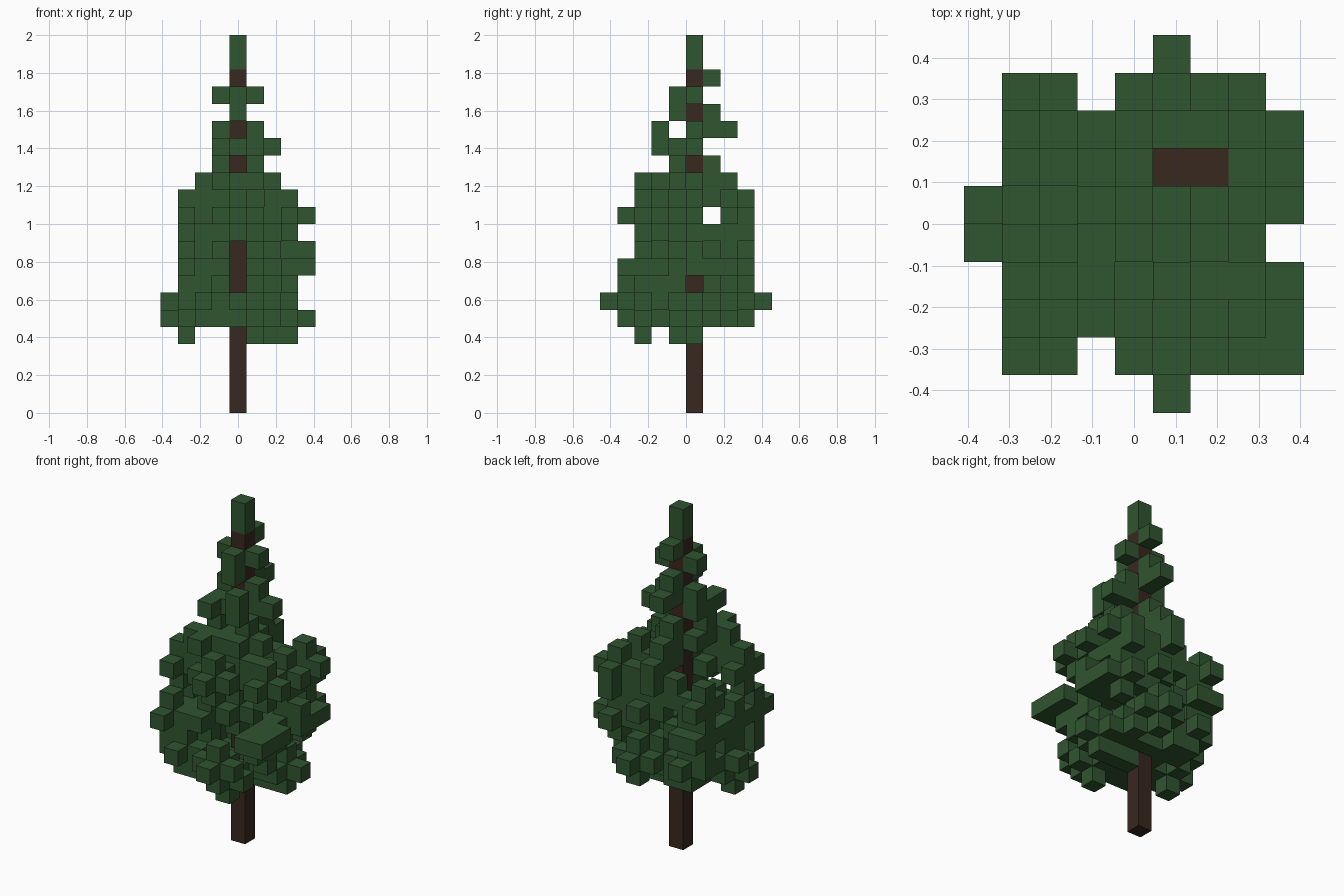
import bpy
import bmesh
import random
from mathutils import Vector

random.seed(11)
cube = bpy.data.objects.get("Cube")
if cube:
    bpy.data.objects.remove(cube)

UNIT = 2 / 22          # edge of one block
FIRST = 5              # lowest full foliage layer
STEPS = [(1, 0, 0), (-1, 0, 0), (0, 1, 0), (0, -1, 0), (0, 0, 1), (0, 0, -1)]


def material(name, colour):
    mat = bpy.data.materials.new(name)
    mat.use_nodes = True
    mat.diffuse_color = (*colour, 1)
    mat.node_tree.nodes["Principled BSDF"].inputs["Base Color"].default_value = (*colour, 1)
    return mat


def block_object(name, cells, mat):
    """Join grid blocks into one mesh that keeps only its outer faces."""
    cells = set(cells)
    bm = bmesh.new()
    corners = {}

    def corner(point):
        key = tuple(round(c * 2) for c in point)
        if key not in corners:
            corners[key] = bm.verts.new(point * UNIT)
        return corners[key]

    for i, j, k in sorted(cells):
        middle = Vector((i, j + 0.5, k + 0.5))
        for step in STEPS:
            if (i + step[0], j + step[1], k + step[2]) in cells:
                continue
            normal = Vector(step)
            side = Vector((step[1], step[2], step[0]))
            up = normal.cross(side)
            quad = [middle + (normal + side * a + up * b) / 2
                    for a, b in ((-1, -1), (1, -1), (1, 1), (-1, 1))]
            bm.faces.new([corner(p) for p in quad])
    bmesh.ops.dissolve_limit(bm, angle_limit=0.01, verts=bm.verts[:], edges=bm.edges[:])
    mesh = bpy.data.meshes.new(name)
    bm.to_mesh(mesh)
    bm.free()
    mesh.materials.append(mat)
    obj = bpy.data.objects.new(name, mesh)
    bpy.context.collection.objects.link(obj)


green = material("needle green", (0.030, 0.089, 0.030))
brown = material("bark brown", (0.040, 0.021, 0.013))

# Foliage envelope per layer: left, right, front, back, diagonal reach
ENVELOPE = [
    (-4, 4, -4, 3, 5), (-4, 3, -5, 4, 6), (-3, 3, -4, 3, 6),
    (-3, 4, -4, 3, 8), (-3, 4, -3, 3, 6), (-3, 3, -3, 3, 6), (-3, 4, -4, 3, 6),
    (-3, 3, -3, 3, 5), (-2, 2, -3, 2, 4), (-1, 1, -1, 1, 2), (-1, 2, -2, 0, 3),
    (-1, 1, -2, 2, 3), (0, 0, -1, 1, 2), (-1, 1, -1, 0, 1), (0, 0, 0, 1, 1)]
Y_GAPS = {(1, 11), (-1, 16)}
BARE_FRONT = {7, 8, 9, 14, 16, 19}
BARE_SIDE = {7, 14, 17, 19}
STUB = [(1, 1, 10), (2, 1, 10)]


def in_plan(i, j):
    """Outline of the crown seen from above."""
    if j in (4, -5):
        return i == 1
    if j in (3, -4):
        return i != -1 and -3 <= i <= (3 if j == 3 else 4)
    return (-4 if j in (0, -1) else -3) <= i <= (3 if j == -1 else 4)


def allowed(i, j, k):
    left, right, front, back, reach = ENVELOPE[k - FIRST]
    if not (left <= i <= right and front <= j <= back and in_plan(i, j)):
        return False
    if abs(i + j) > reach or abs(i - j) > reach or (i, j) == (0, 0):
        return False
    if (j, k) in Y_GAPS:
        return False
    if (i == 0 and j < 0 and k in BARE_FRONT) or (j == 0 and i > 0 and k in BARE_SIDE):
        return False
    return not ((i, j) == (2, 1) and k >= 10) and (i, j, k) not in STUB


space = [(i, j, k) for k in range(FIRST, 20) for i in range(-4, 5)
         for j in range(-5, 5) if allowed(i, j, k)]
free = set(space)

# Single blocks around the thin upper trunk and the stub
leaves = {(3, 1, 10), (2, 0, 10), (3, 2, 12), (0, 1, 13), (-1, 0, 13), (1, 0, 13),
          (-1, -2, 15), (-1, -1, 15), (-1, 0, 15), (1, -2, 15), (0, -1, 15),
          (2, 0, 15), (1, 0, 15), (1, -2, 16), (0, 1, 16), (0, 2, 16),
          (-1, 0, 16), (1, 0, 16), (0, 1, 17), (0, 1, 19)}
lowest = {(1, 0, 4), (2, 0, 4), (3, 0, 4), (1, -3, 4), (-3, -1, 4)}


def neighbours(cell):
    return [tuple(c + s for c, s in zip(cell, step)) for step in STEPS]


def add_sprig(centre):
    """Cross-shaped tuft: one block and those that touch it."""
    leaves.update(c for c in [centre] + neighbours(centre) if c in free)


def crowding(cell):
    return sum(max(abs(a - b) for a, b in zip(cell, leaf)) <= 1 for leaf in leaves)


# Main branch ends, then sprigs spread evenly until half the crown is filled
for end in [(1, -3, 5), (3, 0, 5), (-3, -1, 5), (1, -4, 6), (1, 3, 6), (-3, 0, 6),
            (3, 2, 8), (4, -3, 8), (-3, -3, 8), (-3, 2, 8), (-3, 2, 10), (3, 2, 10),
            (-3, -2, 11), (0, -3, 11), (3, -2, 11)]:
    add_sprig(end)
centres = [c for c in space if c[2] <= 13
           and sum(n in free for n in neighbours(c)) >= 5]
while len(leaves) < 0.5 * len(space):
    add_sprig(min(random.sample(centres, 8), key=crowding))


# Close see-through gaps with the block that best joins its neighbours
def close_gaps(key):
    groups = {}
    for cell in space:
        if key(cell) is not None:
            groups.setdefault(key(cell), []).append(cell)
    for group in groups.values():
        if not leaves.intersection(group):
            leaves.add(max(group, key=lambda c: sum(n in leaves for n in neighbours(c))))


close_gaps(lambda c: None if c[0] == 0 and c[1] > 0 else (c[0], c[2]))
close_gaps(lambda c: None if c[1] == 0 and c[0] < 0 else (c[1], c[2]))
close_gaps(lambda c: (c[0], c[1]))

# Parts
block_object("trunk", [(0, 0, k) for k in range(20)], brown)
block_object("branch_stub", STUB, brown)
block_object("foliage", leaves | lowest, green)
block_object("treetop", [(0, 0, 20), (0, 0, 21)], green)
